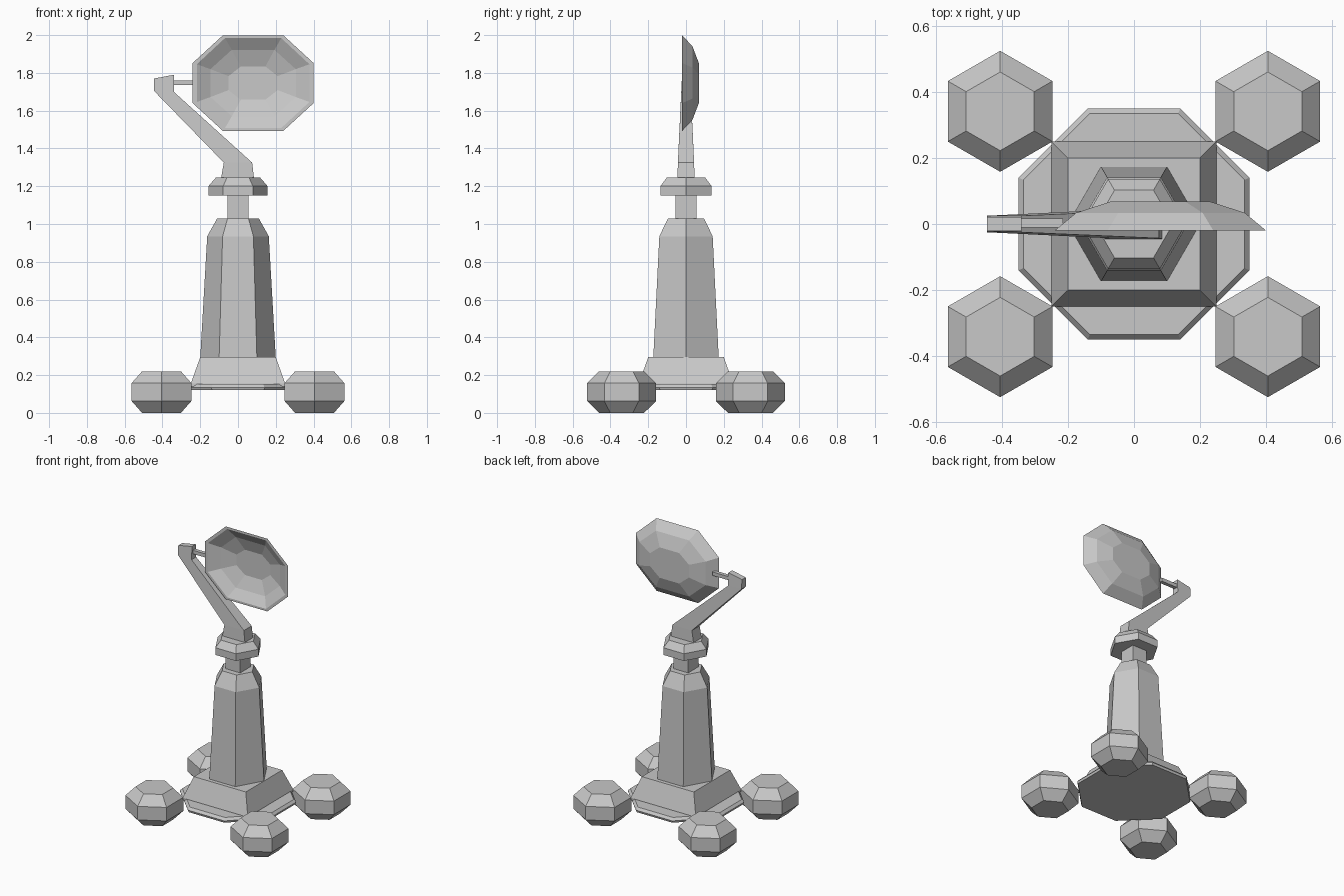
import bpy, bmesh, math

if "Cube" in bpy.data.objects:
    bpy.data.objects.remove(bpy.data.objects["Cube"])

grey = bpy.data.materials.new("plain grey")
grey.diffuse_color = (0.58, 0.58, 0.58, 1)
grey.use_nodes = True
grey.node_tree.nodes["Principled BSDF"].inputs["Base Color"].default_value = grey.diffuse_color


def loft(name, rings):
    """Skin a list of equal-length point rings and cap both ends."""
    bm = bmesh.new()
    rows = [[bm.verts.new(p) for p in ring] for ring in rings]
    n = len(rows[0])
    for a, b in zip(rows, rows[1:]):
        for i in range(n):
            j = (i + 1) % n
            bm.faces.new((a[i], a[j], b[j], b[i]))
    bm.faces.new(rows[0])
    bm.faces.new(rows[-1])
    bmesh.ops.recalc_face_normals(bm, faces=bm.faces)
    me = bpy.data.meshes.new(name)
    bm.to_mesh(me)
    bm.free()
    me.materials.append(grey)
    ob = bpy.data.objects.new(name, me)
    bpy.context.collection.objects.link(ob)
    return ob


def hexagon(r, z, cx=0, cy=0, turn=0):
    return [(cx + r * math.cos(turn + i * math.pi / 3),
             cy + r * math.sin(turn + i * math.pi / 3), z) for i in range(6)]


def octagon(hx, hy, fx, fy):
    """Chamfered rectangle: half sizes hx, hy and half flat lengths fx, fy."""
    return [(hx, -fy), (hx, fy), (fx, hy), (-fx, hy),
            (-hx, fy), (-hx, -fy), (-fx, -hy), (fx, -hy)]


def square(h, z):
    return [(h, -h, z), (h, h, z), (-h, h, z), (-h, -h, z)]


# Base: octagonal plate and square plinth
loft("base_plate", [[(x, y, z) for x, y in octagon(h, h, h * 0.4, h * 0.4)]
                    for h, z in ((0.345, 0.12), (0.35, 0.135), (0.335, 0.152))])
loft("base_plinth", [square(0.25, 0.14), square(0.25, 0.155), square(0.2, 0.295)])

# Four hexagonal feet
for sx, side in ((-1, "left"), (1, "right")):
    for sy, end in ((-1, "front"), (1, "back")):
        loft(f"{end}_{side}_foot",
             [hexagon(r, z, sx * 0.405, sy * 0.341, math.pi / 6)
              for r, z in ((0.119, 0), (0.183, 0.063), (0.183, 0.157), (0.119, 0.22))])

# Column, neck and collar
loft("column", [hexagon(r, z) for r, z in ((0.2, 0.29), (0.163, 0.935), (0.11, 1.03))])
loft("neck", [square(0.056, 1.02), square(0.056, 1.16)])
loft("collar", [hexagon(r, z) for r, z in ((0.157, 1.15), (0.157, 1.2), (0.118, 1.245))])

# Bent tapering arm: left x, left z, right x, right z, half depth
arm = ((-0.09, 1.24, 0.085, 1.24, 0.045), (-0.075, 1.325, 0.075, 1.325, 0.043),
       (-0.445, 1.705, -0.34, 1.7, 0.025), (-0.445, 1.77, -0.34, 1.79, 0.021))
loft("arm", [[(x0, -d, z0), (x1, -d, z1), (x1, d, z1), (x0, d, z0)]
             for x0, z0, x1, z1, d in arm])

# Pin joining the arm to the dish
loft("dish_pin", [[(x, -0.01, 1.735), (x, 0.016, 1.735), (x, 0.016, 1.76), (x, -0.01, 1.76)]
                  for x in (-0.35, -0.215)])

# Hollow dish: inside floor, out over the rim, then round the back
dish = ((0.13, 0.088, 0.055), (0.226, 0.176, 0.022), (0.298, 0.238, -0.02),
        (0.32, 0.253, -0.02), (0.255, 0.195, 0.034), (0.15, 0.106, 0.068))
loft("dish", [[(0.08 + x, y, 1.746 + z) for x, z in octagon(hx, hz, hx * 0.5, hz * 0.42)]
              for hx, hz, y in dish])
